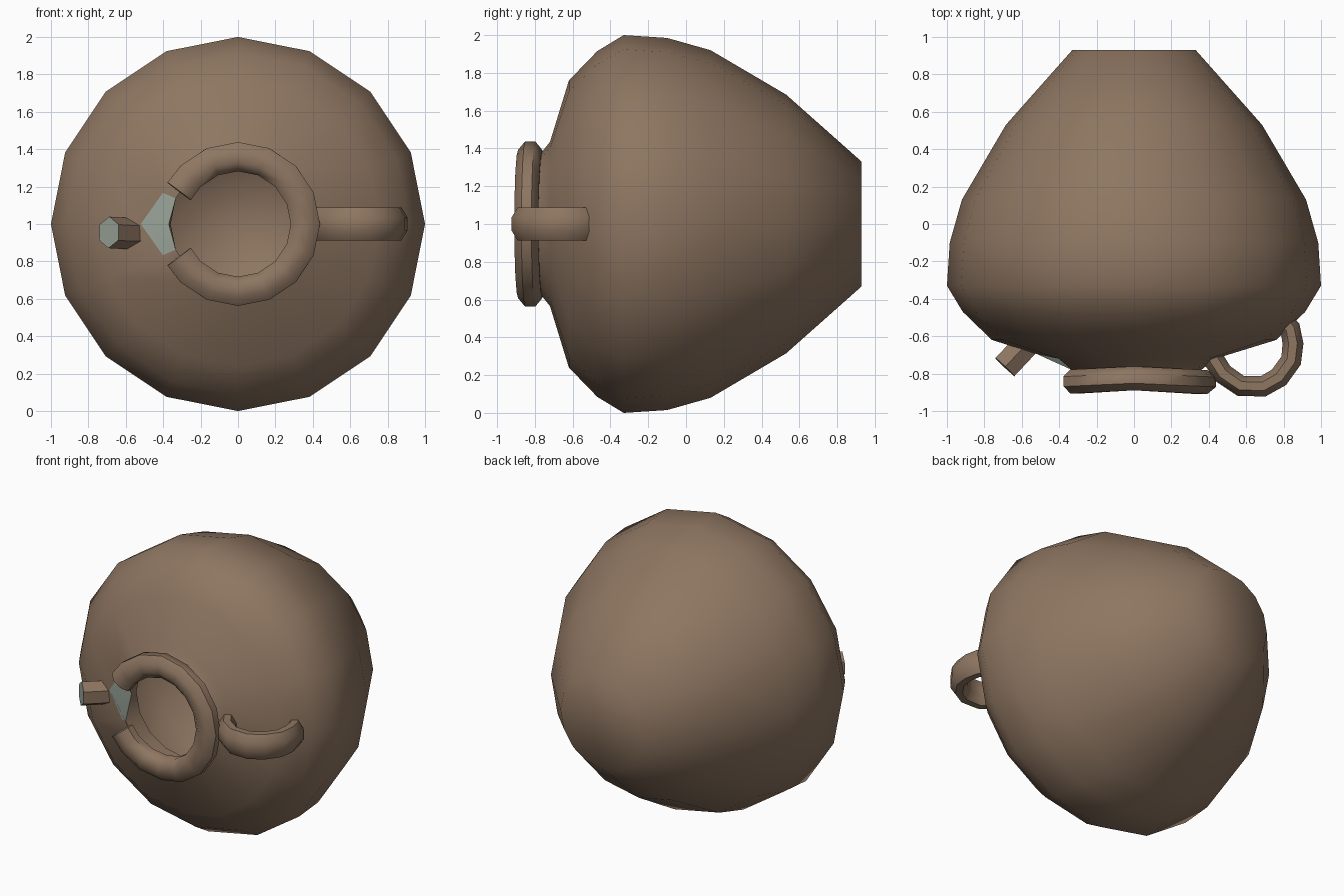
import bpy, bmesh, math
from mathutils import Vector

if "Cube" in bpy.data.objects:
    bpy.data.objects.remove(bpy.data.objects["Cube"])


def material(name, rgb):
    m = bpy.data.materials.new(name)
    m.diffuse_color = (*rgb, 1)
    m.use_nodes = True
    m.node_tree.nodes["Principled BSDF"].inputs["Base Color"].default_value = m.diffuse_color
    return m


CLAY = material("brown clay", (0.27, 0.18, 0.12))
BREAK = material("grey broken clay", (0.32, 0.37, 0.32))


def finish(name, bm, angle):
    bmesh.ops.recalc_face_normals(bm, faces=bm.faces)
    me = bpy.data.meshes.new(name)
    bm.to_mesh(me)
    bm.free()
    ob = bpy.data.objects.new(name, me)
    bpy.context.collection.objects.link(ob)
    me.materials.append(CLAY)
    me.materials.append(BREAK)
    bpy.ops.object.select_all(action='DESELECT')
    bpy.context.view_layer.objects.active = ob
    ob.select_set(True)
    bpy.ops.object.shade_smooth_by_angle(angle=math.radians(angle))
    return ob


def tube(name, path, normal, a, b, sides=8, broken=()):
    """Tube along path; a = half width in the bend plane or across it, b = half width along normal(i)."""
    bm = bmesh.new()
    pts = [Vector(p) for p in path]
    rings = []
    for i, p in enumerate(pts):
        t = (pts[min(i + 1, len(pts) - 1)] - pts[max(i - 1, 0)]).normalized()
        n = Vector(normal)
        n = (n - t * n.dot(t)).normalized()
        s = t.cross(n)
        ring = []
        for k in range(sides):
            w = 2 * math.pi * (k + 0.5) / sides
            c = 1 / math.cos(math.pi / sides)
            ring.append(bm.verts.new(p + s * a * c * math.cos(w) + n * b * c * math.sin(w)))
        rings.append(ring)
    for r, q in zip(rings, rings[1:]):
        for k in range(sides):
            j = (k + 1) % sides
            bm.faces.new((r[k], r[j], q[j], q[k]))
    for end, ring in ((0, rings[0]), (1, rings[-1])):
        f = bm.faces.new(ring)
        f.material_index = 1 if end in broken else 0
    return finish(name, bm, 50)


# Jar lying on its side: hollow shell turned about the y axis (y, radius)
N = 16
profile = [(0.93, 0.33), (0.53, 0.685), (0.13, 0.92), (-0.10, 0.985), (-0.33, 1.0),
           (-0.47, 0.915), (-0.62, 0.76), (-0.72, 0.435), (-0.78, 0.36),
           (-0.62, 0.36), (-0.50, 0.66), (-0.30, 0.87), (0.10, 0.80),
           (0.50, 0.57), (0.82, 0.25)]
LIP = 7
bm = bmesh.new()
rings = []
for i, (y, r) in enumerate(profile):
    ring = []
    for k in range(N):
        yy, rr = y, r
        if k == N // 2:  # notch broken out of the lip on the left
            if i == LIP:
                yy, rr = -0.695, 0.52
            elif i == LIP + 1:
                yy, rr = -0.66, 0.37
        w = 2 * math.pi * k / N
        ring.append(bm.verts.new((rr * math.cos(w), yy, 1 + rr * math.sin(w))))
    rings.append(ring)
for i in range(len(rings) - 1):
    for k in range(N):
        j = (k + 1) % N
        f = bm.faces.new((rings[i][k], rings[i][j], rings[i + 1][j], rings[i + 1][k]))
        if i == LIP and k in (N // 2 - 1, N // 2):
            f.material_index = 1
bm.faces.new(rings[0])
bm.faces.new(rings[-1])
finish("jar_body", bm, 60)

# Rolled rim, open where it has broken away
angles = [-151] + [22.5 * k for k in range(-6, 7)] + [151]
rim = []
for d in angles:
    w = math.radians(d)
    rim.append((0.36 * math.cos(w), -0.825 - 0.02 * abs(math.cos(w)), 1 + 0.36 * math.sin(w)))
tube("rim", rim, (0, 1, 0), 0.078, 0.064, broken=(0, 1))

# Whole handle on the right
tube("handle", [(0.76, -0.48, 1), (0.835, -0.56, 1), (0.85, -0.64, 1), (0.84, -0.73, 1),
                (0.775, -0.82, 1), (0.69, -0.868, 1), (0.57, -0.865, 1),
                (0.475, -0.80, 1), (0.43, -0.73, 1), (0.40, -0.66, 1)],
     (0, 0, 1), 0.056, 0.088)

# Snapped handle stub on the left
tube("handle_stub", [(-0.50, -0.56, 0.95), (-0.61, -0.68, 0.95), (-0.69, -0.765, 0.955)],
     (0, 0, 1), 0.07, 0.073, sides=6, broken=(1,))
